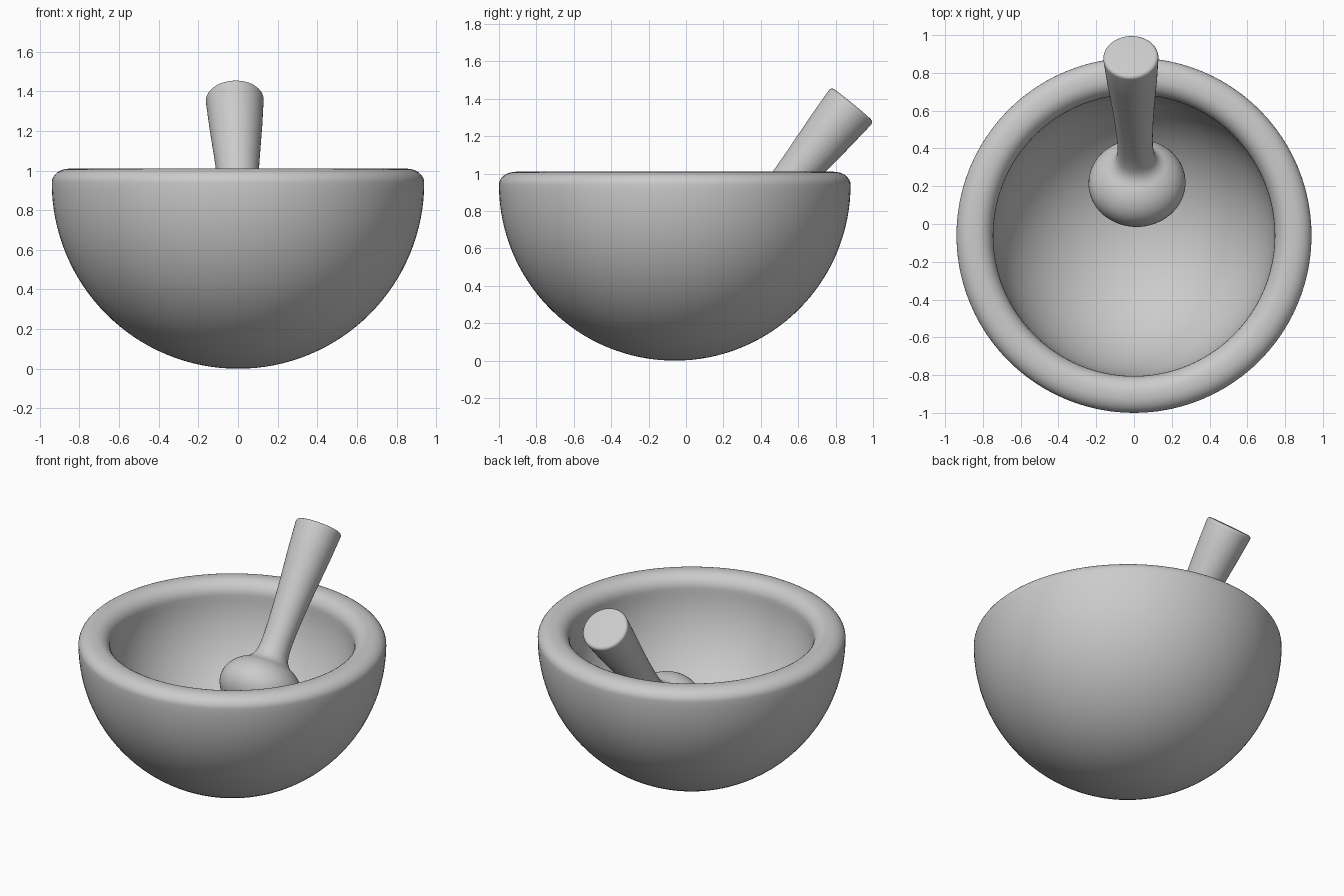
import bpy, bmesh, math
from mathutils import Vector

if "Cube" in bpy.data.objects:
    bpy.data.objects.remove(bpy.data.objects["Cube"])


def arc(cx, cz, rx, rz, a0, a1, n):
    """Points of an elliptical arc in the (radius, z) plane, angles in degrees."""
    pts = []
    for i in range(n + 1):
        a = math.radians(a0 + (a1 - a0) * i / n)
        pts.append((max(cx + rx * math.cos(a), 0.0), cz + rz * math.sin(a)))
    return pts


def lathe(name, profile, steps=96):
    """Spin a (radius, z) profile around z into a closed smooth solid."""
    bm = bmesh.new()
    verts = [bm.verts.new((r, 0, z)) for r, z in profile]
    edges = [bm.edges.new(pair) for pair in zip(verts, verts[1:])]
    bmesh.ops.spin(bm, geom=verts + edges, axis=(0, 0, 1), cent=(0, 0, 0),
                   angle=2 * math.pi, steps=steps, use_duplicate=False)
    bmesh.ops.remove_doubles(bm, verts=bm.verts, dist=1e-4)
    bmesh.ops.recalc_face_normals(bm, faces=bm.faces)
    mesh = bpy.data.meshes.new(name)
    bm.to_mesh(mesh)
    bm.free()
    obj = bpy.data.objects.new(name, mesh)
    bpy.context.collection.objects.link(obj)
    bpy.ops.object.select_all(action='DESELECT')
    obj.select_set(True)
    bpy.context.view_layer.objects.active = obj
    bpy.ops.object.shade_smooth_by_angle(angle=math.radians(40))
    return obj


# Mortar: thick hemispherical bowl with a rounded rim
R_OUT, R_IN, Z_EQ = 0.94, 0.745, 0.94
profile = arc(0, Z_EQ, R_OUT, R_OUT, -90, 0, 32)
profile += arc(0.85, Z_EQ, 0.09, 0.07, 0, 90, 8)[1:]
profile += arc(0.835, 0.92, 0.09, 0.09, 90, 180, 8)
profile += arc(0, 0.92, R_IN, R_IN - 0.02, 0, -90, 32)[1:]
mortar = lathe("mortar_bowl", profile)
mortar.location = (0, -0.06, 0)

# Pestle: flattened grinding head, filleted neck and flaring handle
base = Vector((0.016, 0.217, 0.547))
tip = Vector((-0.017, 0.89, 1.37))
length = (tip - base).length
profile = arc(0, 0, 0.257, 0.19, -90, 58, 28)
profile += [(0.118, 0.18), (0.106, 0.20), (0.099, 0.23), (0.095, 0.27),
            (0.094, 0.32), (0.096, 0.40), (0.103, 0.52), (0.112, 0.64),
            (0.123, 0.76), (0.134, 0.88)]
profile += arc(0.126, length - 0.02, 0.02, 0.02, 0, 90, 6)
profile += [(0, length)]
pestle = lathe("pestle", profile, 64)
pestle.location = base
pestle.rotation_euler = (tip - base).to_track_quat('Z', 'Y').to_euler()
